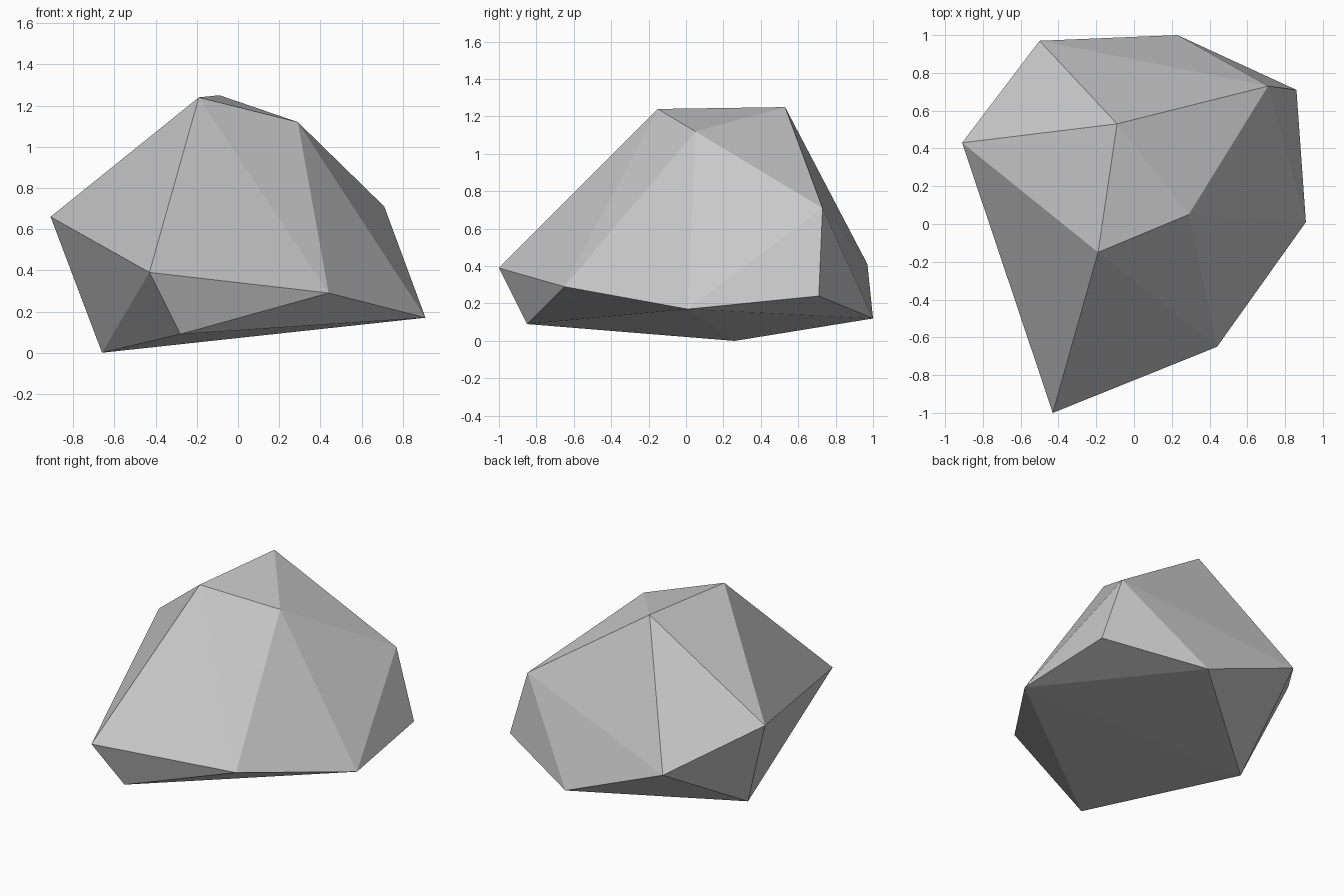
import bpy
import bmesh

# Remove the default cube
default_cube = bpy.data.objects.get("Cube")
if default_cube:
    bpy.data.objects.remove(default_cube, do_unlink=True)


def make_material(name, color):
    material = bpy.data.materials.new(name)
    material.use_nodes = True
    material.diffuse_color = color
    shader = material.node_tree.nodes["Principled BSDF"]
    shader.inputs["Base Color"].default_value = color
    shader.inputs["Roughness"].default_value = 0.9
    return material


# Corners of the boulder, grouped from the summit down to the underside
summit = [(-0.19, -0.15, 1.24), (-0.09, 0.53, 1.25), (0.29, 0.05, 1.12)]
shoulders = [(0.71, 0.73, 0.71), (-0.91, 0.43, 0.66)]
waist = [(-0.43, -1.0, 0.39), (0.44, -0.65, 0.29), (0.86, 0.71, 0.24),
         (-0.5, 0.97, 0.41)]
base = [(0.91, 0.01, 0.17), (0.23, 1.0, 0.12), (-0.28, -0.85, 0.09),
        (-0.66, 0.26, 0)]


def make_boulder(name, corners, material):
    """Wrap the corners in a flat-shaded convex shell."""
    bm = bmesh.new()
    for corner in corners:
        bm.verts.new(corner)
    bmesh.ops.convex_hull(bm, input=bm.verts[:])
    bmesh.ops.recalc_face_normals(bm, faces=bm.faces[:])
    for face in bm.faces:
        face.smooth = False
    mesh = bpy.data.meshes.new(name)
    bm.to_mesh(mesh)
    bm.free()
    mesh.materials.append(material)
    boulder = bpy.data.objects.new(name, mesh)
    bpy.context.collection.objects.link(boulder)
    return boulder


stone_grey = make_material("stone_grey", (0.58, 0.58, 0.58, 1))
make_boulder("boulder", summit + shoulders + waist + base, stone_grey)
